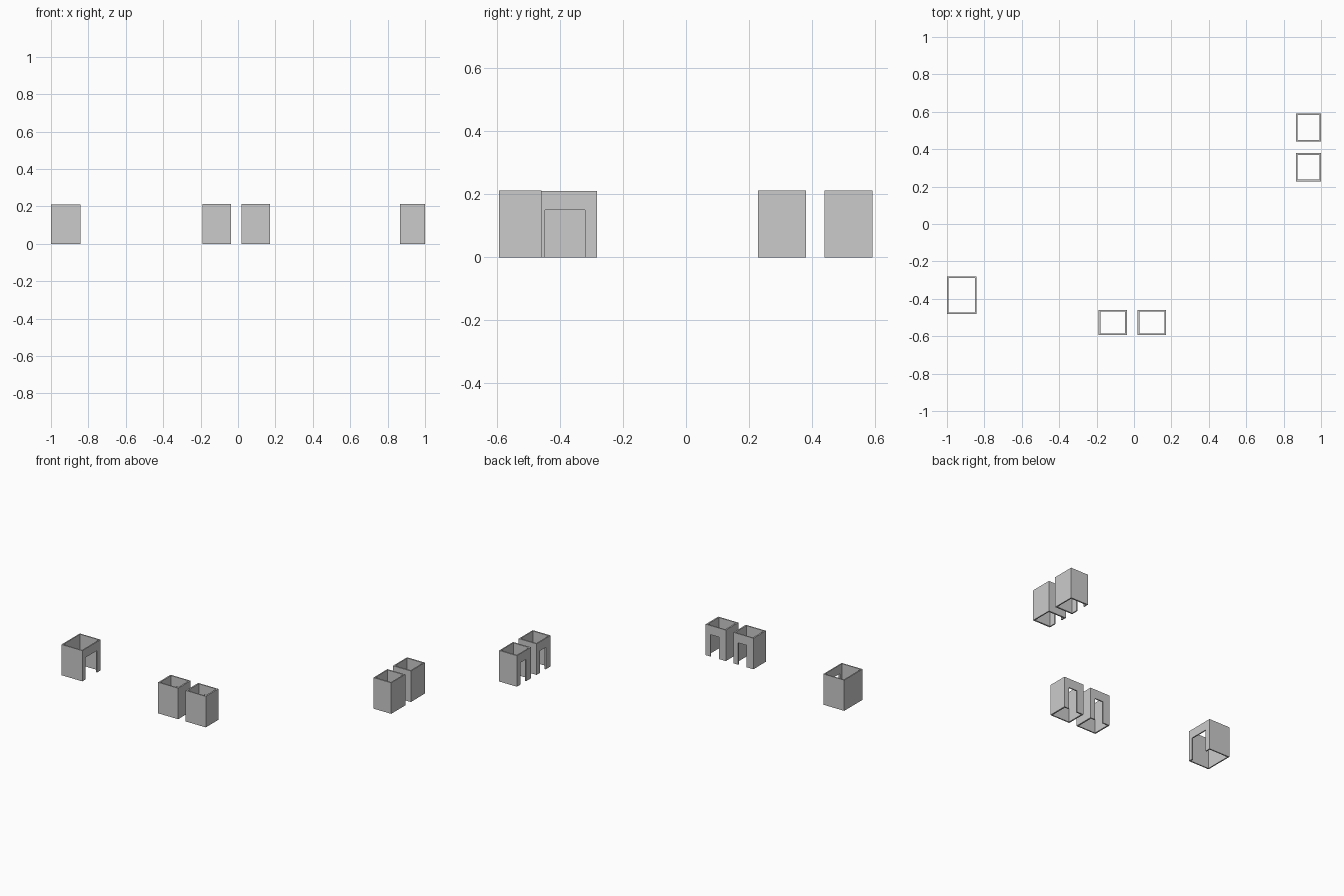
import bpy, bmesh, math
from mathutils import Matrix, Vector

if "Cube" in bpy.data.objects:
    bpy.data.objects.remove(bpy.data.objects["Cube"])


def block(name, lo, hi):
    """Axis-aligned block between two corners."""
    lo, hi = Vector(lo), Vector(hi)
    bm = bmesh.new()
    bmesh.ops.create_cube(bm, size=1)
    bmesh.ops.scale(bm, vec=hi - lo, verts=bm.verts)
    bmesh.ops.translate(bm, vec=(lo + hi) / 2, verts=bm.verts)
    mesh = bpy.data.meshes.new(name)
    bm.to_mesh(mesh)
    bm.free()
    obj = bpy.data.objects.new(name, mesh)
    bpy.context.collection.objects.link(obj)
    return obj


def booth(name, centre, turn, w, d, h, side, wall, margin, door):
    """Open-topped, floorless room; doorway in the local +y wall."""
    shell = block(name, (-w / 2, -d / 2, 0), (w / 2, d / 2, h))
    core = block("core_cutter", (-w / 2 + side, -d / 2 + wall, -0.1),
                 (w / 2 - side, d / 2 - wall, h + 0.1))
    right = w / 2 - margin
    doorway = block("doorway_cutter", (right - door, 0, -0.1), (right, d, 0.15))
    cutters = (core, doorway)
    for c in cutters:
        c.hide_render = True
        mod = shell.modifiers.new(c.name, 'BOOLEAN')
        mod.operation = 'DIFFERENCE'
        mod.solver = 'EXACT'
        mod.object = c

    # bake the cuts and discard the cutters
    bpy.context.view_layer.update()
    graph = bpy.context.evaluated_depsgraph_get()
    mesh = bpy.data.meshes.new_from_object(shell.evaluated_get(graph))
    shell.modifiers.clear()
    shell.data = mesh
    for c in cutters:
        bpy.data.objects.remove(c)
    mesh.transform(Matrix.Translation((*centre, 0)) @
                   Matrix.Rotation(math.radians(turn), 4, 'Z'))


# large room on the left, doorway facing +x
booth("large_room", (-0.921, -0.381), -90, 0.198, 0.158, 0.210,
      0.008, 0.008, 0.032, 0.128)

small = dict(w=0.152, d=0.135, h=0.212, side=0.01, wall=0.008,
             margin=0.036, door=0.064)

# pair of small rooms at the front, doorways facing +y
for i, x in enumerate((-0.113, 0.096)):
    booth(f"front_room_{i + 1}", (x, -0.5265), 0, **small)

# pair of small rooms on the right, doorways facing -x
for i, y in enumerate((0.304, 0.516)):
    booth(f"right_room_{i + 1}", (0.9325, y), 90, **small)
